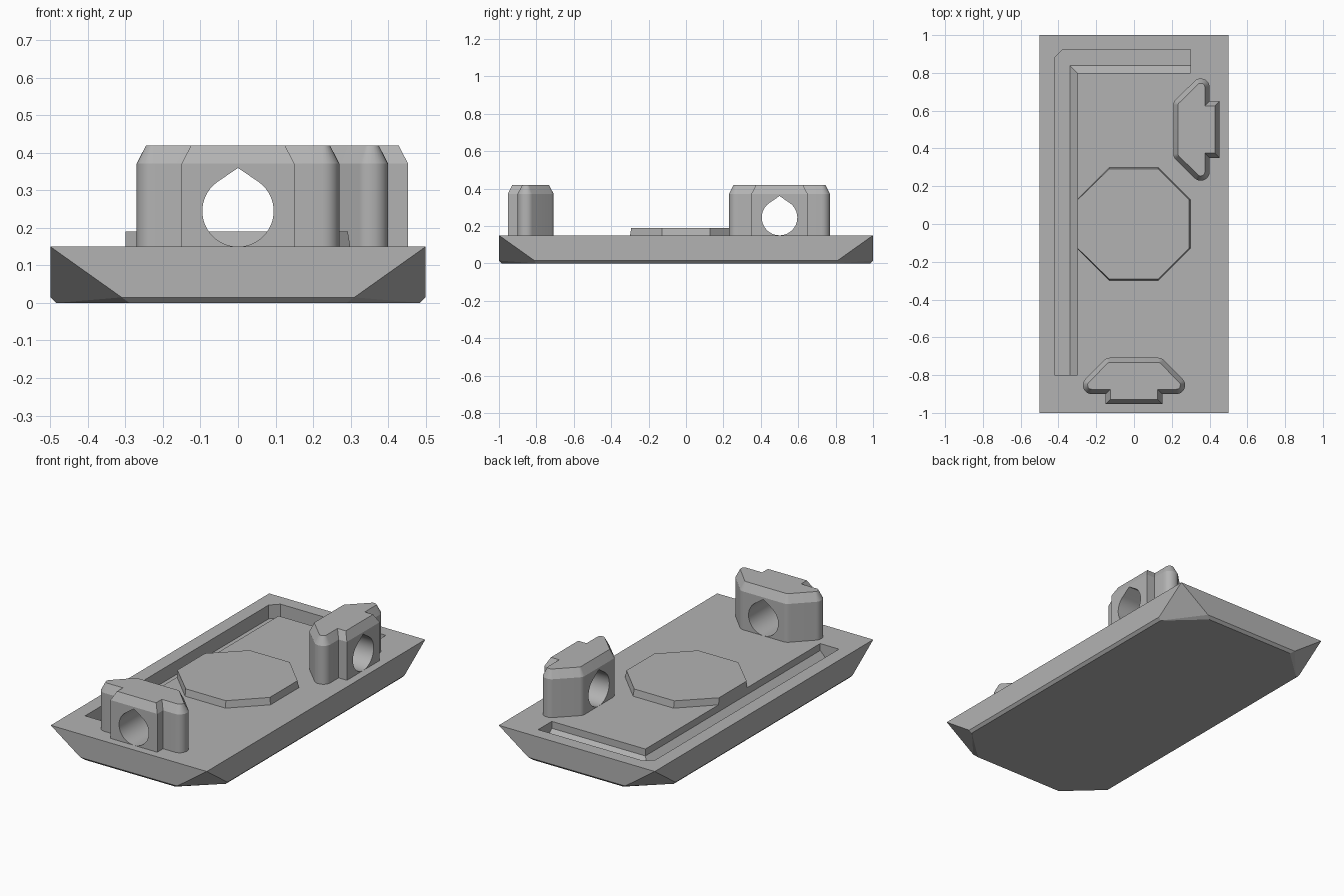
import bpy, bmesh, math
from mathutils import Vector

if "Cube" in bpy.data.objects:
    bpy.data.objects.remove(bpy.data.objects["Cube"])

grey = bpy.data.materials.new("plain grey")
grey.diffuse_color = (0.45, 0.45, 0.45, 1)
grey.use_nodes = True
grey.node_tree.nodes["Principled BSDF"].inputs["Base Color"].default_value = grey.diffuse_color


def add_object(name, bm):
    bmesh.ops.recalc_face_normals(bm, faces=bm.faces)
    mesh = bpy.data.meshes.new(name)
    bm.to_mesh(mesh)
    bm.free()
    ob = bpy.data.objects.new(name, mesh)
    mesh.materials.append(grey)
    bpy.context.collection.objects.link(ob)
    return ob


def loft(name, rings):
    """Skin equal-length rings of points and cap both ends."""
    bm = bmesh.new()
    loops = [[bm.verts.new(p) for p in ring] for ring in rings]
    n = len(loops[0])
    for a, b in zip(loops, loops[1:]):
        for i in range(n):
            j = (i + 1) % n
            bm.faces.new((a[i], a[j], b[j], b[i]))
    bm.faces.new(loops[0][::-1])
    bm.faces.new(loops[-1])
    return add_object(name, bm)


def at_z(points, z):
    return [(p[0], p[1], z) for p in points]


def cut(ob, cutter):
    mod = ob.modifiers.new("cut", 'BOOLEAN')
    mod.operation = 'DIFFERENCE'
    mod.solver = 'EXACT'
    mod.object = cutter
    bpy.context.view_layer.objects.active = ob
    bpy.ops.object.modifier_apply(modifier=mod.name)
    bpy.data.objects.remove(cutter)


def outline(corners, inset):
    """Inset a counter-clockwise polygon of (x, y, radius) and round its corners."""
    n = len(corners)
    pts = [Vector(c[:2]) for c in corners]
    result = []
    for i, (x, y, r) in enumerate(corners):
        d1 = (pts[i] - pts[i - 1]).normalized()
        d2 = (pts[(i + 1) % n] - pts[i]).normalized()
        n1, n2 = Vector((-d1.y, d1.x)), Vector((-d2.y, d2.x))
        miter = (n1 + n2) / (1 + n1.dot(n2))
        if r == 0:
            result.append(pts[i] + miter * inset)
            continue
        center = pts[i] + miter * r
        turn = d1.angle(d2)
        for k in range(7):
            a = math.atan2(-n1.y, -n1.x) + turn * k / 6
            result.append(center + Vector((math.cos(a), math.sin(a))) * (r - inset))
    return result


# Base plate: box with a bottom bevel and sloped lower corners
bm = bmesh.new()
quarter = [(.5, 1, .15), (.31, 1, .015), (.5, .81, .015), (.289, .985, 0), (.485, .804, 0)]
for sx in (-1, 1):
    for sy in (-1, 1):
        for x, y, z in quarter:
            bm.verts.new((sx * x, sy * y, z))
bmesh.ops.convex_hull(bm, input=bm.verts)
bmesh.ops.dissolve_limit(bm, angle_limit=.01, verts=bm.verts, edges=bm.edges)
base = add_object("base_plate", bm)


# L-shaped groove with a sloped inner foot
def groove(x, y):
    return [(-.42, -.8), (x, -.8), (x, y), (.3, y), (.3, .925), (-.375, .925), (-.42, .88)]


cut(base, loft("groove_cutter", [at_z(groove(-.34, .84), .07),
                                 at_z(groove(-.30, .80), .11),
                                 at_z(groove(-.30, .80), .2)]))

# Raised eight-sided pad
pad = [(.3, -.13), (.3, .13), (.13, .3), (-.13, .3), (-.3, .13), (-.3, -.13), (-.13, -.3), (.13, -.3)]
top = [(max(x * .975, -.3) if x > 0 else x, y * .975) for x, y in pad]
loft("raised_pad", [at_z(pad, .145), at_z(top, .19)])

# Two towers, each with a bevelled top and a teardrop hole
right = [(.15, -.953, 0), (.15, -.9, 0), (.27, -.9, .045), (.27, -.834, .04), (.146, -.708, .04)]
tower_shape = right + [(-x, y, r) for x, y, r in reversed(right)]
wall, crown = outline(tower_shape, 0), outline(tower_shape, .025)
hole_r, peak = .095, .115
start = math.acos(hole_r / peak)
hole = [(0, .245 + peak)]
for k in range(49):
    a = math.pi / 2 + start + (2 * math.pi - 2 * start) * k / 48
    hole.append((hole_r * math.cos(a), .245 + hole_r * math.sin(a)))

for name, place in (("front_tower", lambda x, y: (x, y)),
                    ("right_tower", lambda x, y: (-y - .5, x + .5))):
    w, c = [place(*p) for p in wall], [place(*p) for p in crown]
    tower = loft(name, [at_z(w, .145), at_z(w, .372), at_z(c, .42)])
    cut(tower, loft("hole_cutter", [[(*place(x, y), z) for x, z in hole] for y in (-1.1, -.6)]))
    bpy.ops.object.select_all(action='DESELECT')
    tower.select_set(True)
    bpy.context.view_layer.objects.active = tower
    bpy.ops.object.shade_smooth_by_angle(angle=math.radians(25))
